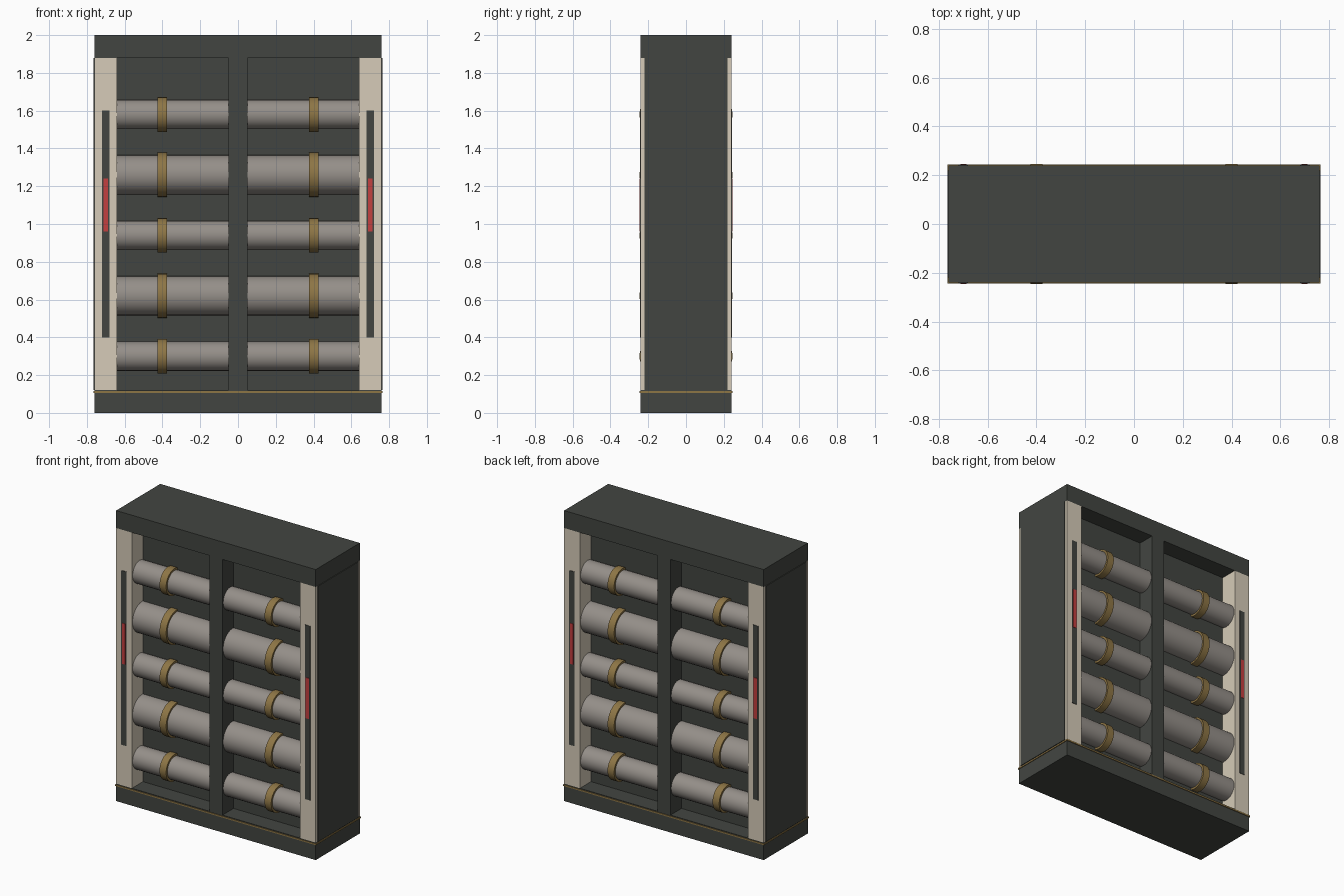
import bpy, math

if "Cube" in bpy.data.objects:
    bpy.data.objects.remove(bpy.data.objects["Cube"])

def mat(name, rgb):
    m = bpy.data.materials.new(name)
    m.diffuse_color = (*rgb, 1)
    m.use_nodes = True
    m.node_tree.nodes["Principled BSDF"].inputs["Base Color"].default_value = m.diffuse_color
    return m

DARK = mat("dark_metal", (0.055, 0.06, 0.053))
CREAM = mat("cream", (0.67, 0.60, 0.48))
STEEL = mat("pipe_grey", (0.30, 0.275, 0.25))
BRASS = mat("brass", (0.27, 0.18, 0.06))
RED = mat("red", (0.55, 0.05, 0.05))

def box(name, x, y, z, m):
    """Box from (min, max) ranges."""
    bpy.ops.mesh.primitive_cube_add(size=1, location=[(a + b) / 2 for a, b in (x, y, z)])
    o = bpy.context.object
    o.name = name
    o.scale = [abs(b - a) for a, b in (x, y, z)]
    bpy.ops.object.transform_apply(location=False, rotation=False)
    o.data.materials.append(m)

def tube(name, x, length, y, z, r, m):
    """Cylinder lying along x."""
    bpy.ops.mesh.primitive_cylinder_add(vertices=24, radius=r, depth=length,
                                        location=(x, y, z), rotation=(0, math.pi / 2, 0))
    o = bpy.context.object
    o.name = name
    o.data.materials.append(m)
    bpy.ops.object.shade_smooth_by_angle(angle=math.radians(35))

# cabinet frame
box("base", (-.76, .76), (-.24, .24), (0, .12), DARK)
box("top_cap", (-.76, .76), (-.24, .24), (1.88, 2), DARK)
box("base_trim", (-.765, .765), (-.245, .245), (.105, .115), BRASS)
box("core_panel", (-.64, .64), (-.12, .12), (.12, 1.88), DARK)
box("centre_divider", (-.05, .05), (-.24, .24), (.12, 1.88), DARK)

for sx in (-1, 1):
    # side columns and outer cover plates
    box("side_column", (sx * .64, sx * .76), (-.24, .24), (.12, 1.88), CREAM)
    box("side_plate", (sx * .755, sx * .765), (-.22, .22), (.12, 1.88), DARK)
    for sy in (-1, 1):
        # dark slot with red indicator
        box("slot", (sx * .68, sx * .72), (sy * .23, sy * .243), (.4, 1.6), DARK)
        box("indicator", (sx * .6875, sx * .7125), (sy * .235, sy * .246), (.96, 1.24), RED)
        # stacked pipes, alternating thin and thick, each with a clamp band
        for i in range(5):
            r, band_r, y = ((.078, .092, .155), (.105, .118, .129))[i % 2]
            z = .3 + .32 * i
            tube("pipe", sx * .345, .6, sy * y, z, r, STEEL)
            tube("pipe_band", sx * .4, .05, sy * y, z, band_r, BRASS)
